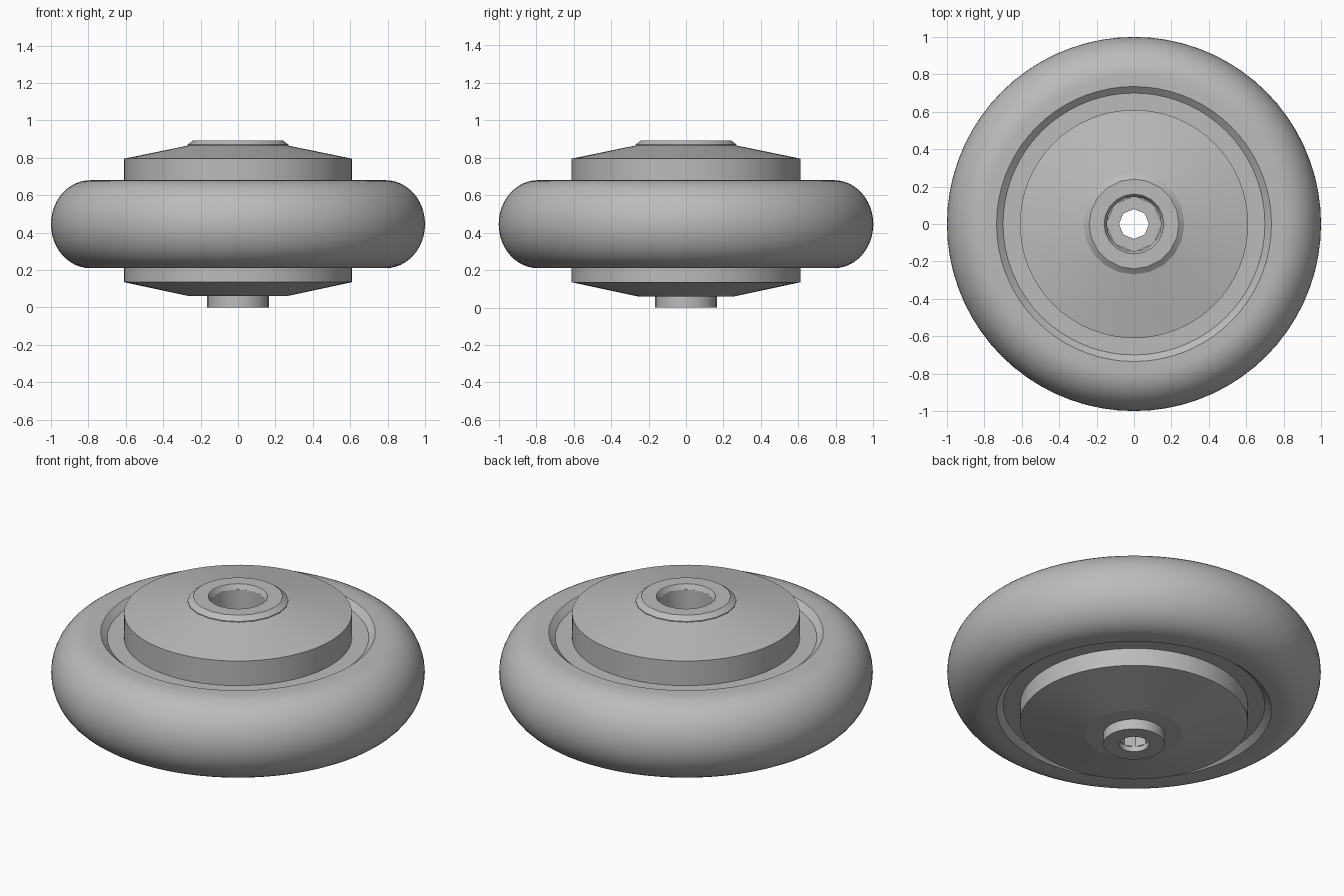
import bpy, bmesh, math

cube = bpy.data.objects.get("Cube")
if cube:
    bpy.data.objects.remove(cube, do_unlink=True)

GREY = 0.5
MID = 0.445          # height of the wheel's middle plane

mat = bpy.data.materials.new("plain grey")
mat.use_nodes = True
mat.diffuse_color = (GREY, GREY, GREY, 1)
mat.node_tree.nodes["Principled BSDF"].inputs["Base Color"].default_value = (GREY, GREY, GREY, 1)


def lathe(name, profile, sides, smooth=35):
    """Revolve a closed (radius, z) outline around the z axis."""
    bm = bmesh.new()
    rings = []
    for i in range(sides):
        a = 2 * math.pi * i / sides
        rings.append([bm.verts.new((r * math.cos(a), r * math.sin(a), z)) for r, z in profile])
    n = len(profile)
    for i in range(sides):
        here, there = rings[i], rings[(i + 1) % sides]
        for j in range(n):
            k = (j + 1) % n
            bm.faces.new((here[j], there[j], there[k], here[k]))
    bmesh.ops.recalc_face_normals(bm, faces=bm.faces)
    mesh = bpy.data.meshes.new(name)
    bm.to_mesh(mesh)
    bm.free()
    mesh.materials.append(mat)
    obj = bpy.data.objects.new(name, mesh)
    bpy.context.collection.objects.link(obj)
    bpy.ops.object.select_all(action='DESELECT')
    obj.select_set(True)
    bpy.context.view_layer.objects.active = obj
    bpy.ops.object.shade_smooth_by_angle(angle=math.radians(smooth))
    return obj


# Tyre: rounded tread, flat sidewalls and a bevelled inner lip
half, shoulder = 0.235, 0.79
tread = []
for i in range(25):
    a = math.pi * (i / 24 - 0.5)
    tread.append((shoulder + (1 - shoulder) * math.cos(a), MID + half * math.sin(a)))
lip = [(0.735, MID + half), (0.70, MID + 0.205), (0.70, MID - 0.205), (0.735, MID - half)]
lathe("tyre", tread + lip, 72)

# Recessed web joining tyre and hub
web = 0.205
lathe("rim_web", [(0.58, MID - web), (0.71, MID - web), (0.71, MID + web), (0.58, MID + web)], 64)

# Hub drum with shallow conical caps and a stepped bore
lathe("hub", [(0.145, 0.06), (0.26, 0.06), (0.61, 0.135), (0.61, 0.795),
              (0.26, 0.867), (0.145, 0.867)], 64, 8)

# Chamfered collar around the upper bore
lathe("top_collar", [(0.145, 0.82), (0.27, 0.82), (0.27, 0.87), (0.24, 0.893),
                     (0.16, 0.893), (0.145, 0.865)], 20, 25)

# Axle sleeve projecting below, with a narrow hexagonal-looking hole
lathe("bearing_floor", [(0.08, 0.03), (0.15, 0.03), (0.15, 0.70), (0.08, 0.70)], 8, 20)
lathe("axle_sleeve", [(0.08, 0.0), (0.165, 0.0), (0.165, 0.10), (0.08, 0.10)], 24)
